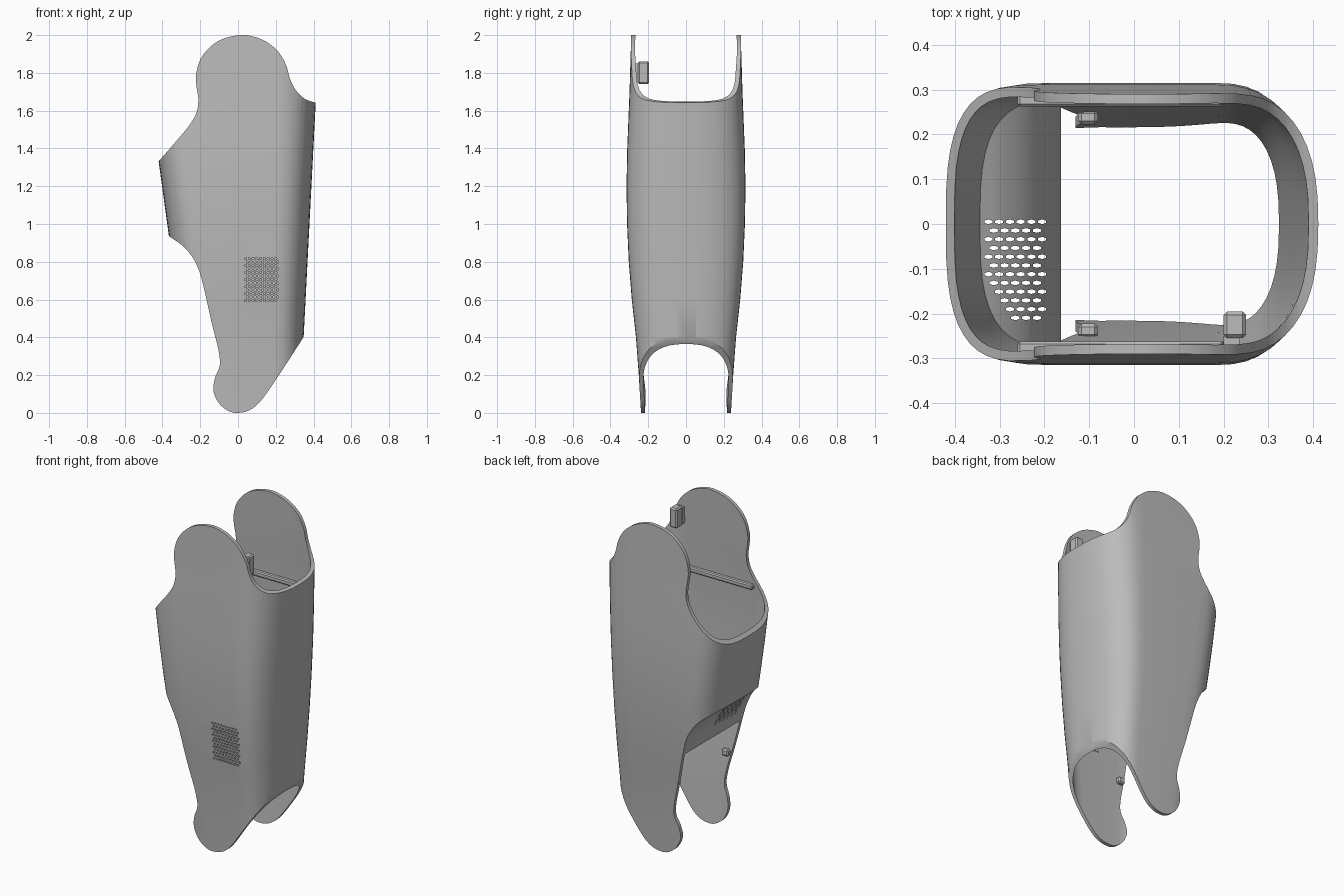
import bpy, bmesh, math
from mathutils import Matrix, Vector

cube = bpy.data.objects.get("Cube")
if cube:
    bpy.data.objects.remove(cube, do_unlink=True)

grey = bpy.data.materials.new("shell_grey")
grey.use_nodes = True
colour = (0.5, 0.5, 0.5, 1)
grey.diffuse_color = colour
grey.node_tree.nodes["Principled BSDF"].inputs["Base Color"].default_value = colour

WALL = 0.022
# half width of the tube at each height
WIDTHS = [(-0.1, 0.23), (0, 0.238), (0.2, 0.25), (0.4, 0.265), (0.6, 0.287), (0.8, 0.303),
          (1, 0.312), (1.2, 0.315), (1.4, 0.311), (1.7, 0.299), (2, 0.29), (2.1, 0.287)]


def half_width(z):
    for (z0, w0), (z1, w1) in zip(WIDTHS, WIDTHS[1:]):
        if z <= z1:
            return w0 + (w1 - w0) * (z - z0) / (z1 - z0)
    return w1


def section(z):
    """Back x, front x of the tube at a height."""
    return -0.42 + (1.33 - z) * 0.1375, 0.348 + (z - 0.41) * 0.0515


def half_section(z, steps=12):
    """Rounded half outline from the front round to the back."""
    back, front = section(z)
    w = half_width(z)
    pts = []
    for start, reach, n in ((0.18, front - 0.18, 2.5), (back + 0.22, -0.22, 3.0)):
        arc = []
        for i in range(steps + 1):
            t = math.pi / 2 * i / steps
            c, s = max(math.cos(t), 0), math.sin(t)
            arc.append((start + reach * c ** (2 / n), w * s ** (2 / n)))
        pts += arc if reach > 0 else arc[::-1]
    return pts


def spline(points, steps=5):
    """Smooth curve through the points."""
    p = [Vector(q) for q in points]
    p = [2 * p[0] - p[1]] + p + [2 * p[-1] - p[-2]]
    out = []
    for a, b, c, d in zip(p, p[1:], p[2:], p[3:]):
        for i in range(steps):
            t = i / steps
            out.append(0.5 * (2 * b + (c - a) * t + (2 * a - 5 * b + 4 * c - d) * t ** 2
                              + (3 * b - a - 3 * c + d) * t ** 3))
    return out + [p[-2]]


def finish(name, bm):
    mesh = bpy.data.meshes.new(name)
    bm.to_mesh(mesh)
    bm.free()
    mesh.materials.append(grey)
    ob = bpy.data.objects.new(name, mesh)
    bpy.context.collection.objects.link(ob)
    return ob


def activate(ob):
    bpy.ops.object.select_all(action='DESELECT')
    ob.select_set(True)
    bpy.context.view_layer.objects.active = ob


def thicken(ob, amount):
    mod = ob.modifiers.new("wall", 'SOLIDIFY')
    mod.thickness, mod.offset = amount, -1
    activate(ob)
    bpy.ops.object.modifier_apply(modifier=mod.name)


def boolean(ob, cutter, operation):
    mod = ob.modifiers.new("cut", 'BOOLEAN')
    mod.operation, mod.solver, mod.object = operation, 'EXACT', cutter
    activate(ob)
    bpy.ops.object.modifier_apply(modifier=mod.name)
    bpy.data.objects.remove(cutter, do_unlink=True)


def smooth(ob):
    activate(ob)
    bpy.ops.object.shade_smooth_by_angle(angle=math.radians(35))


def box(name, low, high, bevel=0.0):
    low, high = Vector(low), Vector(high)
    bm = bmesh.new()
    bmesh.ops.create_cube(bm, size=1, matrix=Matrix.Translation((low + high) / 2)
                          @ Matrix.Diagonal((*(high - low), 1)))
    if bevel:
        bmesh.ops.bevel(bm, geom=bm.edges[:], offset=bevel, segments=1, affect='EDGES')
    return finish(name, bm)


def hole_cutter(centres, turn, stretch):
    bm = bmesh.new()
    for c in centres:
        bmesh.ops.create_cone(bm, cap_ends=True, segments=6, radius1=0.0065, radius2=0.0065,
                              depth=1, matrix=Matrix.Translation(c) @ turn @ Matrix.Diagonal(stretch))
    ob = finish("hole_cutter", bm)
    ob.hide_render = True
    return ob


# Tube of rounded sections, tapering along its height
bm = bmesh.new()
rings = []
for z, w in WIDTHS:
    half = half_section(z)
    outline = half + [(x, -y) for x, y in half[-2:0:-1]]
    rings.append([bm.verts.new((x, y, z)) for x, y in outline])
for lower, upper in zip(rings, rings[1:]):
    for i in range(len(lower)):
        j = (i + 1) % len(lower)
        bm.faces.new((lower[i], lower[j], upper[j], upper[i]))
shell = finish("leg_shell", bm)
thicken(shell, WALL)

# Side silhouette that trims the tube
top_edge = [(0.45, 1.635), (0.40, 1.645), (0.35, 1.665), (0.305, 1.71), (0.275, 1.77),
            (0.255, 1.84), (0.215, 1.91), (0.15, 1.965), (0.075, 1.994), (0.01, 2.0),
            (-0.08, 1.98), (-0.15, 1.935), (-0.2, 1.87), (-0.222, 1.79), (-0.22, 1.73),
            (-0.21, 1.66), (-0.22, 1.59), (-0.26, 1.52), (-0.33, 1.435), (-0.45, 1.297)]
panel_edge = [(-0.362, 0.933), (-0.30, 0.89), (-0.245, 0.83), (-0.205, 0.75), (-0.178, 0.65)]
foot_edge = [(-0.14, 0.48), (-0.103, 0.33), (-0.097, 0.25), (-0.122, 0.185), (-0.13, 0.115),
             (-0.1, 0.05), (-0.05, 0.01), (0, 0), (0.06, 0.014), (0.12, 0.063),
             (0.21, 0.19), (0.38, 0.452)]
outline = spline(top_edge) + spline([(-0.41, 0.96)] + panel_edge + foot_edge)
bm = bmesh.new()
face = bm.faces.new([bm.verts.new((x, -0.5, z)) for x, z in outline])
grown = bmesh.ops.extrude_face_region(bm, geom=[face])
bmesh.ops.translate(bm, vec=(0, 1, 0),
                    verts=[v for v in grown["geom"] if isinstance(v, bmesh.types.BMVert)])
bmesh.ops.recalc_face_normals(bm, faces=bm.faces)
boolean(shell, finish("silhouette_cutter", bm), 'INTERSECT')

# Speaker-like grille through the front wall
grille = [(0.04 + 0.02 * (i + 0.5 * (k % 2)), -0.4, 0.595 + 0.0185 * k)
          for k in range(13) for i in range(9)]
boolean(shell, hole_cutter(grille, Matrix.Rotation(math.pi / 2, 4, 'X'), (1, 1, 0.4, 1)), 'DIFFERENCE')
smooth(shell)

# Curved panel closing the back under the calf
bm = bmesh.new()
rows = []
for x, z in spline(panel_edge):
    half = half_section(z, 40)
    y = min(half[41:], key=lambda p: abs(p[0] - x))[1] - 0.012
    rows.append([bm.verts.new((x, s * y, z)) for s in (-1, 1)])
for a, b in zip(rows, rows[1:]):
    bm.faces.new((a[0], a[1], b[1], b[0]))
panel = finish("calf_panel", bm)
thicken(panel, 0.015)
vents = []
for k in range(12):
    for i in range(6):
        x, y = -0.325 + 0.024 * (i + 0.5 * (k % 2)), 0.005 - 0.0195 * k
        if -0.335 + max(0, -0.13 - y) * 0.7 < x < -0.205:
            vents.append((x, y, 0.8))
boolean(panel, hole_cutter(vents, Matrix.Identity(4), (1.6, 0.8, 1, 1)), 'DIFFERENCE')
smooth(panel)

# Inner ribs and small hinge lugs on both side walls
for side, label in ((-1, "front"), (1, "back")):
    y0, y1 = sorted((side * 0.262, side * 0.296))
    box(label + "_rib", (-0.26, y0, 1.465), (0.2, y1, 1.495), 0.006)
    y0, y1 = sorted((side * 0.222, side * 0.255))
    box(label + "_lug", (-0.125, y0, 0.43), (-0.08, y1, 0.47), 0.008)

# Latch block inside the upper front lobe
box("latch_block", (0.2, -0.255, 1.74), (0.25, -0.195, 1.86), 0.008)
box("latch_foot", (0.2, -0.28, 1.75), (0.235, -0.25, 1.85))
